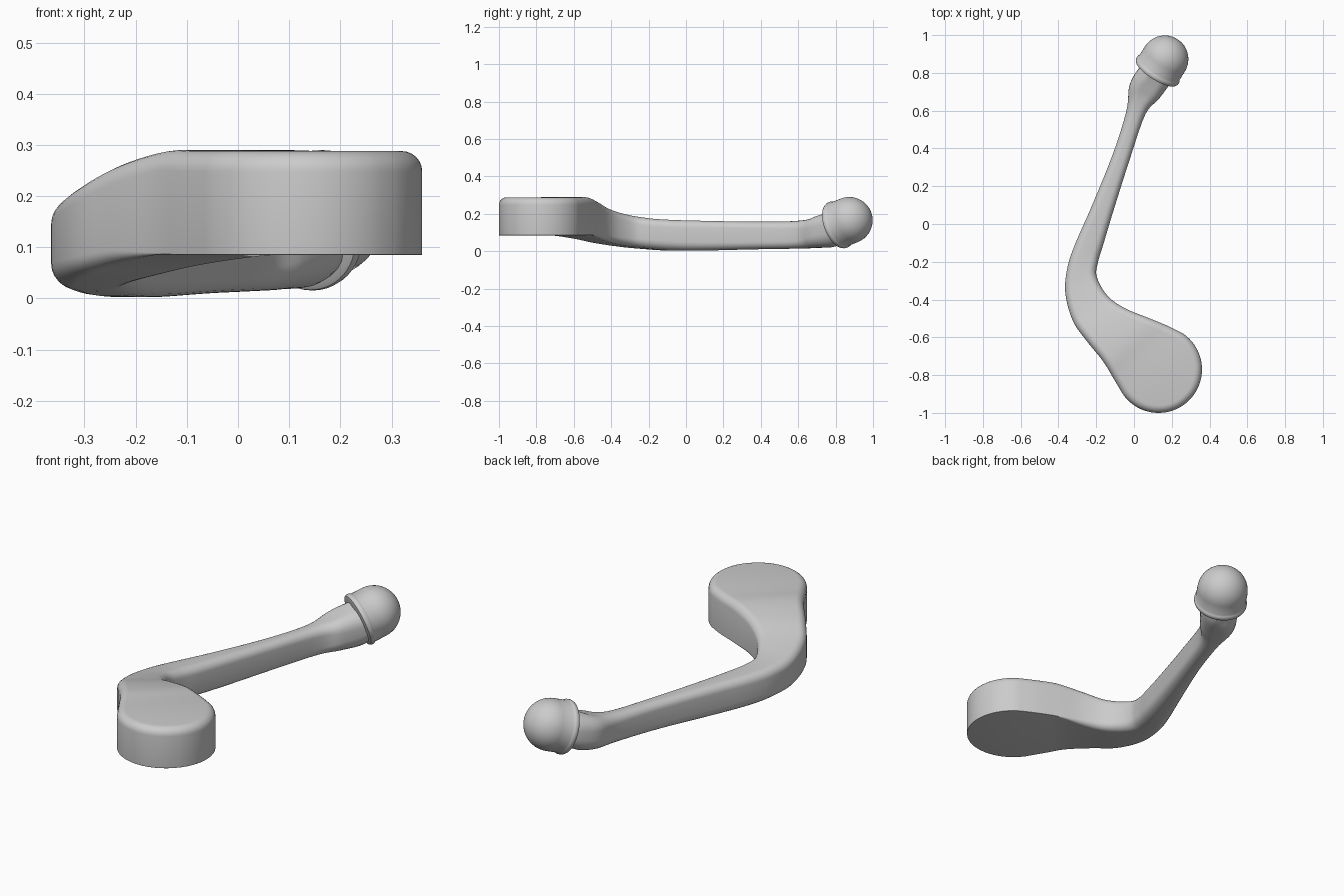
import bpy, bmesh, math
from mathutils import Vector

if "Cube" in bpy.data.objects:
    bpy.data.objects.remove(bpy.data.objects["Cube"])


def finish(bm, name):
    bmesh.ops.recalc_face_normals(bm, faces=bm.faces)
    me = bpy.data.meshes.new(name)
    bm.to_mesh(me)
    bm.free()
    ob = bpy.data.objects.new(name, me)
    bpy.context.collection.objects.link(ob)
    bpy.ops.object.select_all(action='DESELECT')
    bpy.context.view_layer.objects.active = ob
    ob.select_set(True)
    bpy.ops.object.shade_smooth_by_angle(angle=math.radians(40))
    return ob


def spline(rows, steps):
    """Catmull-Rom through rows of numbers."""
    out = []
    for i in range(len(rows) - 1):
        p0, p1, p2, p3 = (rows[max(0, min(len(rows) - 1, i + k))] for k in (-1, 0, 1, 2))
        for s in range(steps):
            t = s / steps
            out.append([0.5 * (2 * b + (c - a) * t + (2 * a - 5 * b + 4 * c - d) * t * t
                               + (3 * b - a - 3 * c + d) * t ** 3)
                        for a, b, c, d in zip(p0, p1, p2, p3)])
    out.append(list(rows[-1]))
    return out


# Stations: left x, y, right x, y, bottom z, top z, bottom rounding, top rounding
hub = []
for a in range(5, 101, 5):
    l, r = math.radians(-45 - a), math.radians(-45 + a)
    hub.append((0.13 + 0.23 * math.cos(l), -0.77 + 0.23 * math.sin(l),
                0.13 + 0.23 * math.cos(r), -0.77 + 0.23 * math.sin(r), 0.085, 0.288, 0.002, 0.04))
arm = [hub[-1],
       (-0.11, -0.815, 0.18, -0.54, 0.085, 0.288, 0.002, 0.04),
       (-0.165, -0.725, 0.07, -0.495, 0.085, 0.288, 0.004, 0.04),
       (-0.25, -0.62, -0.05, -0.445, 0.068, 0.262, 0.025, 0.04),
       (-0.325, -0.51, -0.14, -0.38, 0.045, 0.222, 0.035, 0.04),
       (-0.364, -0.36, -0.197, -0.28, 0.024, 0.19, 0.045, 0.04),
       (-0.35, -0.22, -0.19, -0.2, 0.012, 0.175, 0.05, 0.04),
       (-0.305, -0.09, -0.16, -0.1, 0.004, 0.168, 0.05, 0.04),
       (-0.23, 0.08, -0.112, 0.06, 0.003, 0.163, 0.045, 0.038),
       (-0.112, 0.37, -0.02, 0.35, 0.010, 0.158, 0.04, 0.036),
       (-0.04, 0.60, 0.06, 0.58, 0.014, 0.162, 0.042, 0.042),
       (-0.025, 0.73, 0.13, 0.66, 0.018, 0.187, 0.06, 0.06),
       (0.015, 0.81, 0.19, 0.74, 0.022, 0.215, 0.075, 0.075),
       (0.06, 0.86, 0.22, 0.78, 0.04, 0.235, 0.08, 0.08)]
st = hub[:-1] + spline(arm, 5)
n = len(st)

# Closed plan outline: left side, then right side back to the hub
outline = [(Vector(s[0:2]), s) for s in st] + [(Vector(s[2:4]), s) for s in reversed(st)]
m = len(outline)
inward = []
for i in range(m):
    d = outline[(i + 1) % m][0] - outline[i - 1][0]
    if i in (n - 1, n):                       # hidden end inside the knob
        d = (outline[n - 1][0] - outline[n - 2][0] if i == n - 1
             else outline[n + 1][0] - outline[n][0])
    inward.append(Vector((d.y, -d.x)).normalized())
if (st[0][0] - 0.13) * inward[0].x + (st[0][1] + 0.77) * inward[0].y > 0:
    inward = [-v for v in inward]

# Handle body: rings with rounded lower and upper edges
bm = bmesh.new()
rings = []
K = 6
for upper in (False, True):
    for k in range(K + 1):
        t = math.pi / 2 * k / K
        ring = []
        for (p, s), v in zip(outline, inward):
            if upper:
                q, z = p + v * s[7] * (1 - math.cos(t)), s[5] - s[7] * (1 - math.sin(t))
            else:
                q, z = p + v * s[6] * (1 - math.sin(t)), s[4] + s[6] * (1 - math.cos(t))
            ring.append(bm.verts.new((q.x, q.y, z)))
        rings.append(ring)
for a, b in zip(rings, rings[1:]):
    for i in range(m):
        j = (i + 1) % m
        bm.faces.new((a[i], a[j], b[j], b[i]))
for ring in (rings[0], rings[-1]):
    for i in range(n - 1):
        bm.faces.new((ring[i], ring[i + 1], ring[m - 2 - i], ring[m - 1 - i]))
finish(bm, "crank_arm")

# Knob: domed profile turned around a tilted axis
prof = [(0, -0.09), (0.118, -0.09), (0.127, -0.087), (0.131, -0.079), (0.131, -0.068),
        (0.127, -0.062), (0.125, -0.058)]
prof += [(0.125 * math.cos(math.pi / 2 * k / 12), 0.125 * math.sin(math.pi / 2 * k / 12))
         for k in range(12)] + [(0, 0.125)]
bm = bmesh.new()
vs = [bm.verts.new((r, 0, z)) for r, z in prof]
es = [bm.edges.new(e) for e in zip(vs, vs[1:])]
bmesh.ops.spin(bm, geom=vs + es, cent=(0, 0, 0), axis=(0, 0, 1), angle=2 * math.pi, steps=48)
bmesh.ops.remove_doubles(bm, verts=bm.verts, dist=1e-5)
knob = finish(bm, "knob")
knob.rotation_mode = 'QUATERNION'
knob.rotation_quaternion = Vector((0.5, 0.8, 0.32)).to_track_quat('Z', 'Y')
knob.location = (0.163, 0.873, 0.165)
